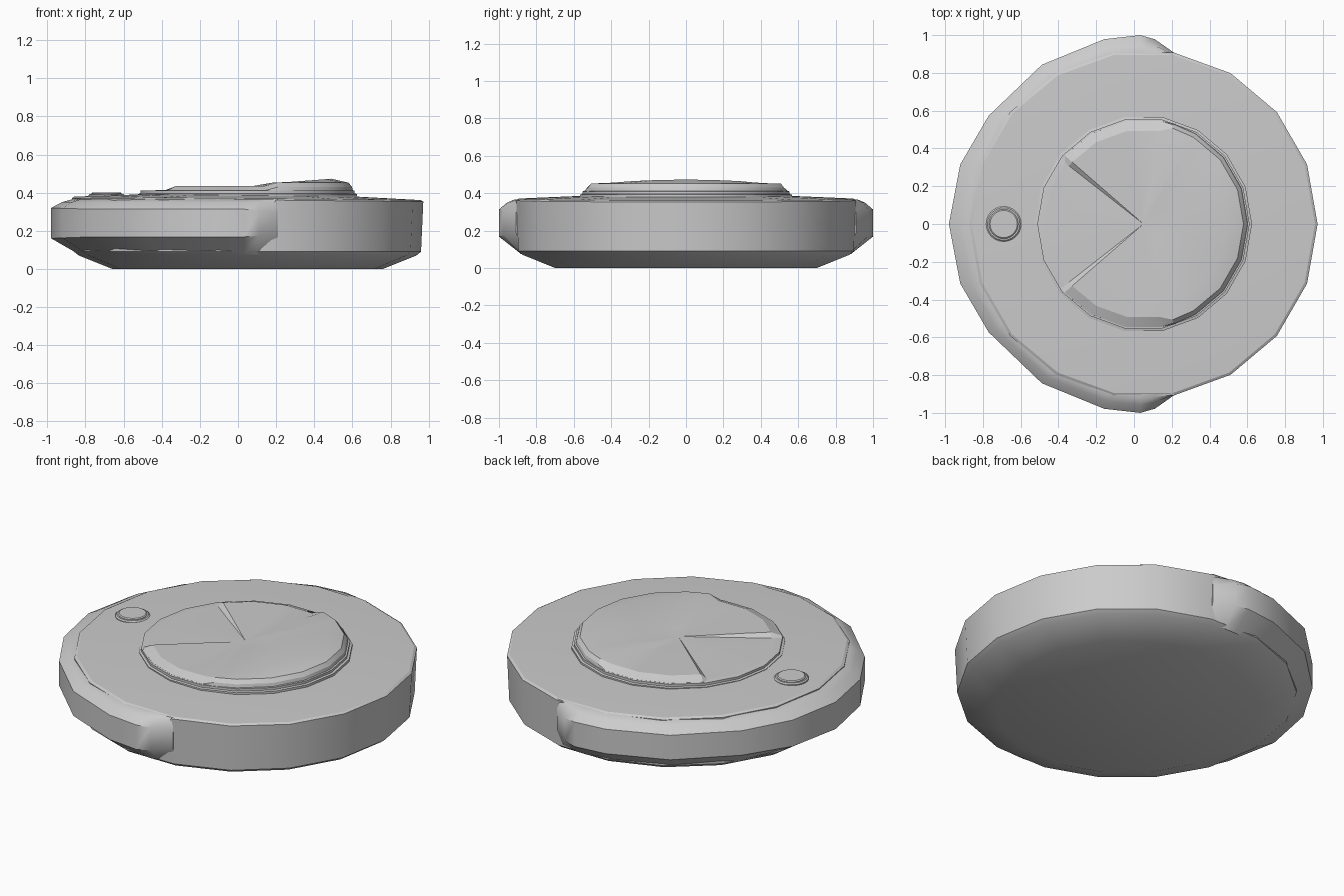
import bpy, bmesh
from math import sin, cos, radians

if "Cube" in bpy.data.objects:
    bpy.data.objects.remove(bpy.data.objects["Cube"])

CX = 0.05   # shared axis of body and dial


def make(name, columns, closed=True, centre_x=CX, caps=(None, None), tilt=0.0, angle=25):
    """Skin columns of (angle_deg, [(r, z), ...]); caps give centre heights or None."""
    bm = bmesh.new()
    cols = []
    for a, prof in columns:
        c, s = cos(radians(a)), sin(radians(a))
        cols.append([bm.verts.new((centre_x + r * c, r * s,
                     z - (tilt * r * c if z > 0.3 else 0))) for r, z in prof])
    n = len(cols)
    for i in range(n if closed else n - 1):
        p, q = cols[i], cols[(i + 1) % n]
        for k in range(len(p) - 1):
            bm.faces.new((p[k], q[k], q[k + 1], p[k + 1]))
    for end, z in zip((0, -1), caps):
        if z is not None:
            v = bm.verts.new((centre_x, 0, z))
            for i in range(n):
                bm.faces.new((cols[i][end], cols[(i + 1) % n][end], v))
    if not closed:
        for col in (cols[0], cols[-1]):
            bm.faces.new(col)
    bmesh.ops.recalc_face_normals(bm, faces=bm.faces)
    me = bpy.data.meshes.new(name)
    bm.to_mesh(me)
    bm.free()
    ob = bpy.data.objects.new(name, me)
    bpy.context.collection.objects.link(ob)
    bpy.ops.object.select_all(action='DESELECT')
    ob.select_set(True)
    bpy.context.view_layer.objects.active = ob
    bpy.ops.object.shade_smooth_by_angle(angle=radians(angle))
    return ob


def lathe(name, prof, sides, **kw):
    return make(name, [(360 * i / sides, prof) for i in range(sides)], **kw)


# Main body: 18-sided puck with chamfered underside and slightly raised lid
lathe("body", [(0.71, 0), (0.885, 0.07), (0.91, 0.09), (0.922, 0.362), (0.908, 0.37), (0.57, 0.385)],
      18, caps=(0, 0.385), tilt=0.01)

# Bumper wrapping the left half, tapering into the body at both ends
half = [(80, 0.922), (86.5, 0.98), (91, 1.0), (102, 1.0), (122.5, 1.0),
        (145, 1.0), (162, 1.02), (180, 1.03)]
path = half + [(360 - a, r) for a, r in reversed(half[:-1])]
cols = []
for a, r in path:
    t = (r - 0.92) / 0.11
    low = 0.19 - 0.03 * t
    cols.append((a, [(0.86, 0.075), (0.882, 0.075), (r, low), (r, 0.295 + 0.025 * t),
                     (0.905 + (r - 0.905) * 0.55, 0.35), (0.918, 0.366), (0.86, 0.366)]))
make("bumper", [(a, p + [p[0]]) for a, p in cols], closed=False, angle=35)

# Raised ring around the dial
lathe("dial_ring", [(0.575, 0.37), (0.575, 0.393), (0.562, 0.396), (0.562, 0.41), (0.55, 0.412)],
      18, caps=(None, 0.40))

# Dial: low left sector, middle sectors, high right sector with a dished face


def low_sector(a):
    return [(0.555, 0.40), (0.553, 0.411), (0.50, 0.412), (0.36, 0.416), (0.1, 0.428)]


def mid_sector(a):
    return [(0.555, 0.40), (0.553, 0.412), (0.50, 0.434), (0.36, 0.434), (0.1, 0.432)]


def high_sector(a):
    peak = 0.452 + 0.021 * max(0, cos(radians(a * 1.3)))
    return [(0.555, 0.40), (0.548, 0.43), (0.53, 0.452), (0.44, peak), (0.1, 0.435)]


dial = []
for a in (0, 20, 40, 60, 73):
    dial.append((a, high_sector(a)))
for a in (80, 100, 120, 139):
    dial.append((a, mid_sector(a)))
for a in (142, 160, 180):
    dial.append((a, low_sector(a)))
dial += [(360 - a, p) for a, p in reversed(dial[1:-1])]
make("dial", dial, caps=(None, 0.432), angle=20)

# Button on the lid
lathe("button_base", [(0.093, 0.37), (0.093, 0.388), (0.086, 0.394)], 24, centre_x=-0.69, caps=(None, 0.394))
lathe("button_cap", [(0.078, 0.385), (0.078, 0.397), (0.072, 0.402)], 24, centre_x=-0.69, caps=(None, 0.402))
